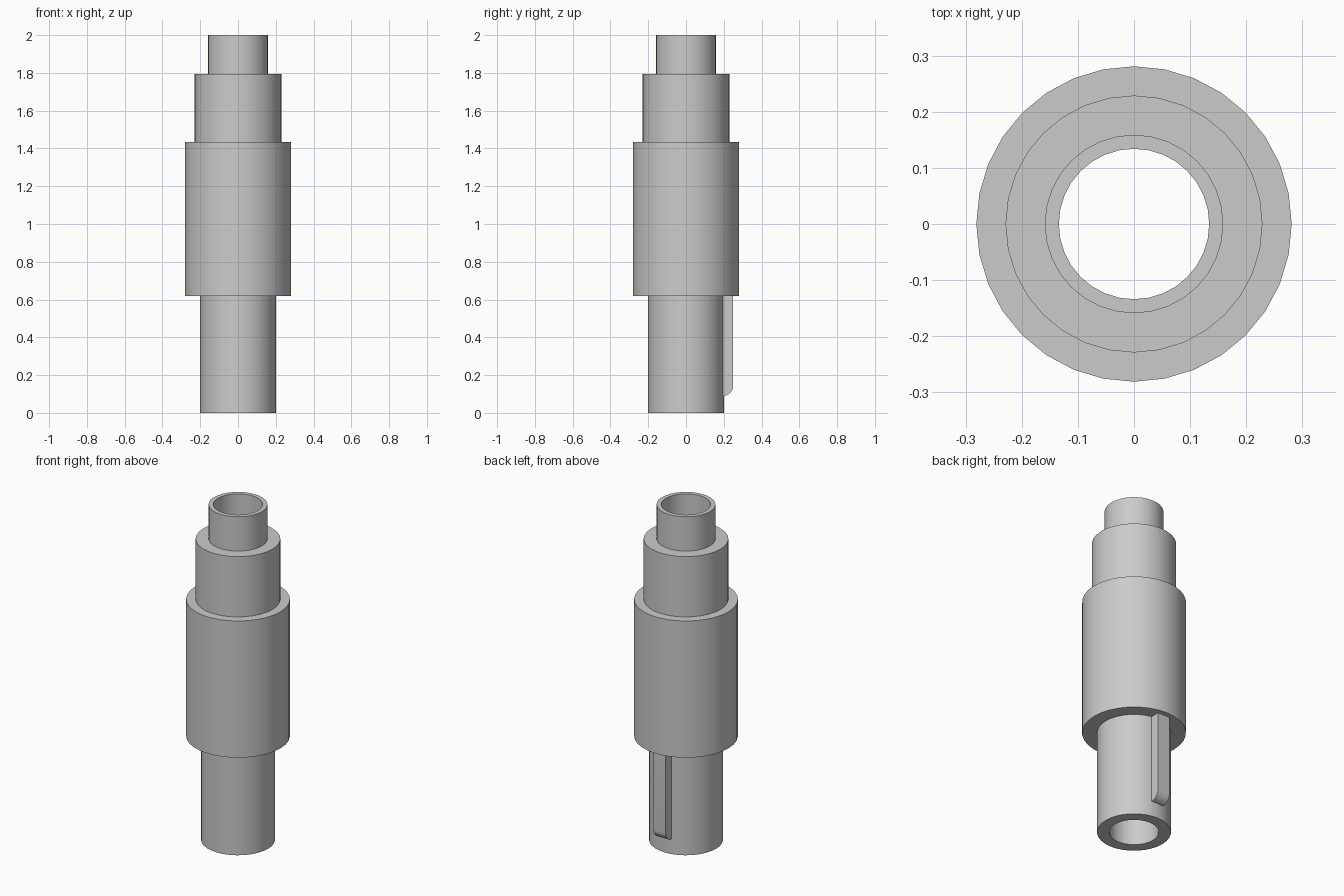
import bpy, bmesh, math

cube = bpy.data.objects.get("Cube")
if cube:
    bpy.data.objects.remove(cube, do_unlink=True)

SEGMENTS = 32
BORE = 0.134

grey = bpy.data.materials.new("plain grey")
grey.use_nodes = True
grey.diffuse_color = (0.6, 0.6, 0.6, 1)
grey.node_tree.nodes["Principled BSDF"].inputs["Base Color"].default_value = (0.6, 0.6, 0.6, 1)


def finish(name, bm):
    """Turn a bmesh into a shaded object."""
    bmesh.ops.remove_doubles(bm, verts=bm.verts, dist=1e-5)
    bmesh.ops.recalc_face_normals(bm, faces=bm.faces)
    mesh = bpy.data.meshes.new(name)
    bm.to_mesh(mesh)
    bm.free()
    mesh.materials.append(grey)
    obj = bpy.data.objects.new(name, mesh)
    bpy.context.collection.objects.link(obj)
    bpy.ops.object.select_all(action="DESELECT")
    obj.select_set(True)
    bpy.context.view_layer.objects.active = obj
    bpy.ops.object.shade_smooth_by_angle(angle=math.radians(30))
    return obj


# Stepped hollow shaft: (radius, bottom, top) of each section
steps = [(0.2, 0, 0.62), (0.281, 0.62, 1.435), (0.229, 1.435, 1.795), (0.159, 1.795, 2)]
profile = [(BORE, 0)]
for radius, low, high in steps:
    profile += [(radius, low), (radius, high)]
profile.append((BORE, 2))

bm = bmesh.new()
verts = [bm.verts.new((0, r, z)) for r, z in profile]
edges = [bm.edges.new((v, verts[(i + 1) % len(verts)])) for i, v in enumerate(verts)]
bmesh.ops.spin(bm, geom=verts + edges, cent=(0, 0, 0), axis=(0, 0, 1),
               angle=math.tau, steps=SEGMENTS)
finish("stepped_shaft", bm)

# Key on the back of the lower section, with a rounded lower end
INNER, OUTER, BOTTOM, TOP, ROUND, HALF = 0.17, 0.25, 0.09, 0.625, 0.055, 0.04
outline = [(INNER, TOP), (INNER, BOTTOM)]
for i in range(9):
    a = math.pi / 2 * i / 8
    outline.append((OUTER - ROUND + ROUND * math.sin(a), BOTTOM + ROUND - ROUND * math.cos(a)))
outline.append((OUTER, TOP))

bm = bmesh.new()
face = bm.faces.new([bm.verts.new((-HALF, y, z)) for y, z in outline])
side = bmesh.ops.extrude_face_region(bm, geom=[face])
moved = [g for g in side["geom"] if isinstance(g, bmesh.types.BMVert)]
bmesh.ops.translate(bm, verts=moved, vec=(2 * HALF, 0, 0))
# Cap the starting side if the extrusion removed it
bmesh.ops.holes_fill(bm, edges=[e for e in bm.edges if e.is_boundary], sides=0)
finish("shaft_key", bm)
